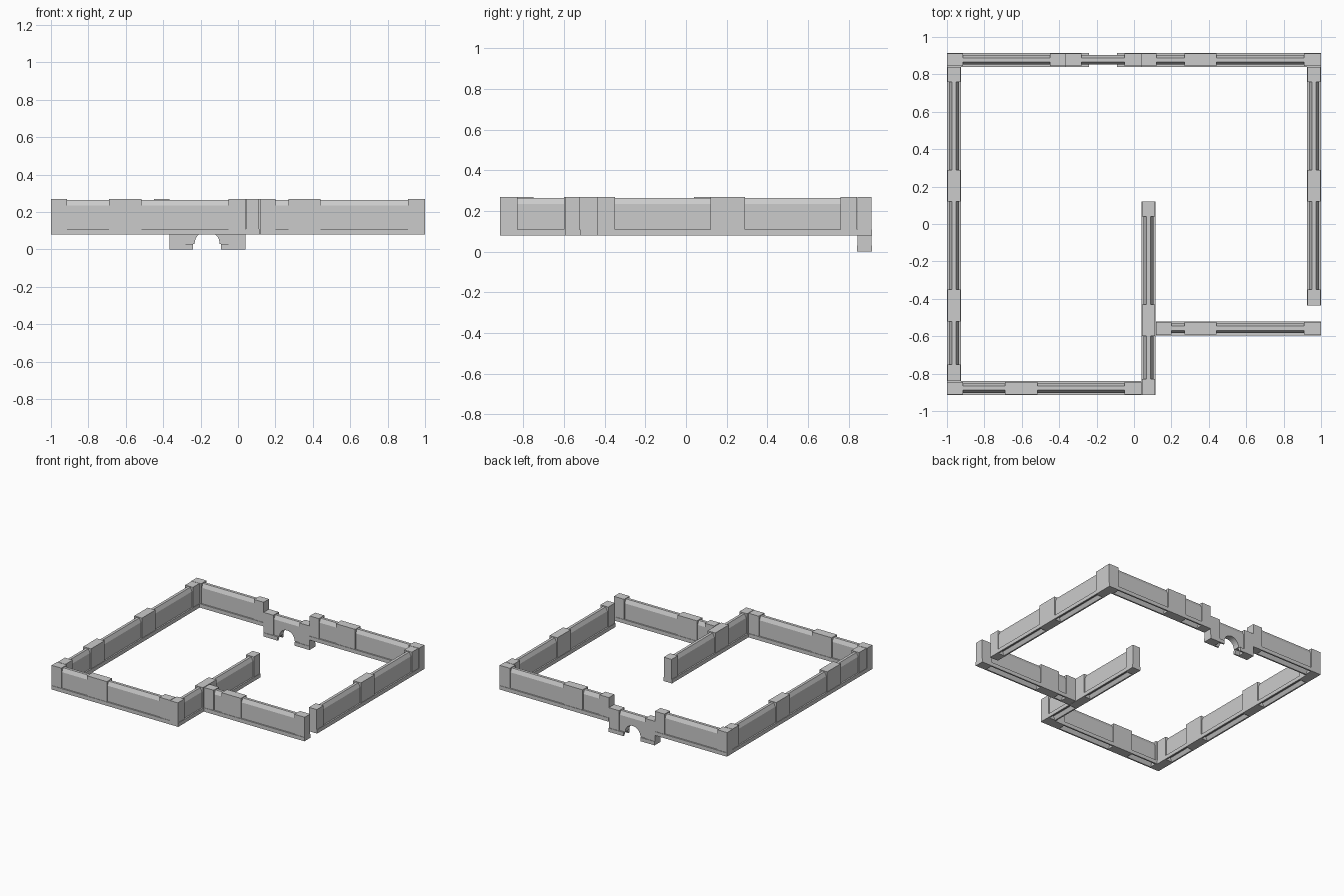
import bpy, bmesh, math

if "Cube" in bpy.data.objects:
    bpy.data.objects.remove(bpy.data.objects["Cube"])

PLINTH, POST, WEB, CREST = 0.0375, 0.034, 0.026, 0.011   # half widths
BASE, SHOULDER, TOP, POST_TOP = 0.03, 0.155, 0.185, 0.19  # heights above wall foot


def loft(bm, sections):
    """Skin a list of (position along wall, [(side, height), ...]) sections."""
    rings = [[bm.verts.new((u, v, z)) for v, z in pts] for u, pts in sections]
    n = len(rings[0])
    for a, b in zip(rings, rings[1:]):
        for i in range(n):
            j = (i + 1) % n
            bm.faces.new((a[i], a[j], b[j], b[i]))
    bm.faces.new(rings[0][::-1])
    bm.faces.new(rings[-1])


def mirrored(half):
    """Close a right-hand half profile into a symmetric section."""
    return half + [(-v, z) for v, z in reversed(half)]


def prism(bm, a, b, half):
    section = mirrored(half)
    loft(bm, [(a, section), (b, section)])


# recessed panel with plinth, chamfered crest and matching groove underneath
PANEL = [(CREST, 0.028), (WEB, 0), (PLINTH, 0), (PLINTH, BASE),
         (WEB, BASE), (WEB, SHOULDER), (CREST, TOP)]
# post standing on its slightly wider plinth
PILLAR = [(PLINTH, 0), (PLINTH, BASE), (POST, BASE), (POST, POST_TOP)]


def make_wall(name, posts, offset, along_y=False, foot=0.08, arch=None):
    bm = bmesh.new()
    for a, b in posts:
        prism(bm, a, b, PILLAR)
    for (_, a), (b, _) in zip(posts, posts[1:]):
        if not arch:
            prism(bm, a, b, PANEL)
            continue
        # panel stubs on the feet, web with a round opening between them
        lo, hi = arch
        prism(bm, a, lo, PANEL)
        prism(bm, hi, b, PANEL)
        mid, r = (lo + hi) / 2, 0.067
        pts = [(lo, BASE)]
        for i in range(17):
            t = math.pi * i / 16
            pts.append((mid - r * math.cos(t), BASE + r * math.sin(t)))
        pts.append((hi, BASE))
        loft(bm, [(u, mirrored([(WEB, z), (WEB, SHOULDER), (CREST, TOP)]))
                  for u, z in pts])
    bmesh.ops.recalc_face_normals(bm, faces=bm.faces)
    mesh = bpy.data.meshes.new(name)
    bm.to_mesh(mesh)
    bm.free()
    obj = bpy.data.objects.new(name, mesh)
    bpy.context.collection.objects.link(obj)
    if along_y:
        obj.rotation_euler.z = math.pi / 2
        obj.location = (offset, 0, foot)
    else:
        obj.location = (0, offset, foot)
    return obj


# outer walls
make_wall("left_wall", [(-0.84, -0.75), (-0.52, -0.35), (0.12, 0.29), (0.76, 0.84)],
          -0.9625, True)
make_wall("right_wall", [(-0.435, -0.35), (0.12, 0.29), (0.76, 0.84)], 0.9625, True)
make_wall("front_wall", [(-1, -0.915), (-0.69, -0.515), (-0.05, 0.04)], -0.8775)
make_wall("back_wall_left", [(-1, -0.915), (-0.45, -0.365)], 0.8775)
make_wall("back_wall_right", [(0.04, 0.12), (0.27, 0.44), (0.91, 1)], 0.8775)

# lowered arch section in the back wall
make_wall("arch_section", [(-0.365, -0.28), (-0.05, 0.04)], 0.8775,
          foot=0, arch=(-0.24, -0.09))

# inner walls
make_wall("inner_wall", [(-0.915, -0.83), (-0.60, -0.43), (0.04, 0.12)], 0.0775, True)
make_wall("side_wall", [(0.117, 0.20), (0.27, 0.44), (0.91, 1)], -0.5575)
